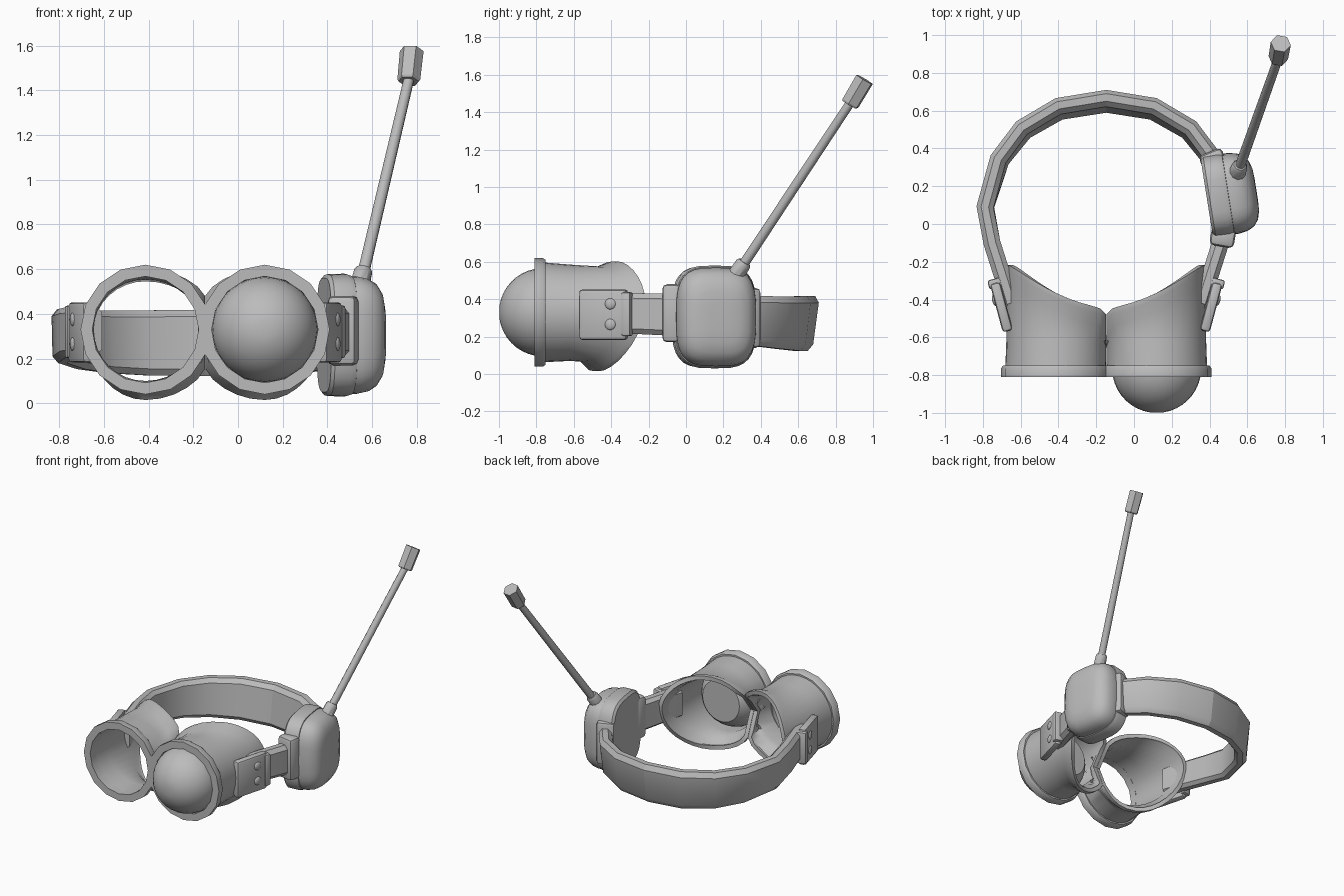
import bpy, bmesh, math
from mathutils import Vector, Matrix

if "Cube" in bpy.data.objects:
    bpy.data.objects.remove(bpy.data.objects["Cube"])

MID = -0.147          # symmetry plane of the goggles and strap
EYE = 0.267           # distance of each eye tube from that plane
ZC = 0.33             # height of the eye axis

grey = bpy.data.materials.new("plain_grey")
grey.diffuse_color = (0.5, 0.5, 0.5, 1)
grey.use_nodes = True
grey.node_tree.nodes["Principled BSDF"].inputs["Base Color"].default_value = grey.diffuse_color


def loft(name, rings, caps=True, closed=False, origin=(0, 0, 0), mirror=False, wall=0, angle=35):
    """Skin a list of equal-length point rings into one object."""
    bm = bmesh.new()
    vs = [[bm.verts.new(p) for p in r] for r in rings]
    n = len(rings[0])
    count = len(vs) if closed else len(vs) - 1
    for i in range(count):
        a, b = vs[i], vs[(i + 1) % len(vs)]
        for j in range(n):
            k = (j + 1) % n
            bm.faces.new((a[j], a[k], b[k], b[j]))
    if caps and not closed:
        bm.faces.new(vs[0])
        bm.faces.new(vs[-1])
    bmesh.ops.recalc_face_normals(bm, faces=bm.faces)
    return finish(name, bm, origin, mirror, wall, angle)


def finish(name, bm, origin=(0, 0, 0), mirror=False, wall=0, angle=35):
    me = bpy.data.meshes.new(name)
    bm.to_mesh(me)
    bm.free()
    me.materials.append(grey)
    ob = bpy.data.objects.new(name, me)
    bpy.context.collection.objects.link(ob)
    ob.location = origin
    bpy.ops.object.select_all(action='DESELECT')
    bpy.context.view_layer.objects.active = ob
    ob.select_set(True)
    if wall:
        m = ob.modifiers.new("wall", 'SOLIDIFY')
        m.thickness = wall
        m.offset = -1
        bpy.ops.object.modifier_apply(modifier="wall")
    if mirror:
        m = ob.modifiers.new("mirror", 'MIRROR')
        m.use_mirror_merge = False
        bpy.ops.object.modifier_apply(modifier="mirror")
    bpy.ops.object.shade_smooth_by_angle(angle=math.radians(angle))
    return ob


def circle(r, y, n, x=EYE):
    """Ring around an eye axis."""
    return [(x + r * math.sin(2 * math.pi * i / n), y, ZC + r * math.cos(2 * math.pi * i / n))
            for i in range(n)]


def rod(name, p0, p1, profile, n, angle=35):
    """Lathe (fraction, radius) pairs along the line p0 - p1."""
    p0, p1 = Vector(p0), Vector(p1)
    q = (p1 - p0).to_track_quat('Z', 'Y')
    rings = [[p0.lerp(p1, t) + q @ Vector((r * math.cos(2 * math.pi * i / n),
                                           r * math.sin(2 * math.pi * i / n), 0))
              for i in range(n)] for t, r in profile]
    return loft(name, rings, angle=angle)


def box(name, size, centre, turn, bevel, origin=(0, 0, 0), mirror=False):
    """Bevelled box turned about z."""
    bm = bmesh.new()
    mat = (Matrix.Translation(centre) @ Matrix.Rotation(turn, 4, 'Z')
           @ Matrix.Diagonal((*size, 1)))
    bmesh.ops.create_cube(bm, size=1, matrix=mat)
    bmesh.ops.bevel(bm, geom=bm.edges[:], offset=bevel, segments=2, profile=0.5,
                    affect='EDGES')
    return finish(name, bm, origin, mirror)


# Front rims
loft("eye_rim", [circle(r, y, 16) for r, y in
                 ((0.238, -0.81), (0.29, -0.81), (0.29, -0.765), (0.28, -0.75), (0.238, -0.75))],
     closed=True, origin=(MID, 0, 0), mirror=True)


# Eye tubes flaring into the face opening
def tube_ring(r_out, r_mid, r_up, r_down, y=None, shift=0, n=32):
    ring = []
    for i in range(n):
        a = 2 * math.pi * i / n
        s, c = math.sin(a), math.cos(a)
        x = EYE + s * (r_out if s > 0 else r_mid)
        z = c * (r_up if c > 0 else r_down)
        yy = y
        if y is None:       # rear edge follows the face, with a recessed nose divider
            yy = -0.475 + 0.255 * (x / 0.53) ** 2 + 0.05 * z / 0.3 + shift
            if x < 0.05:
                yy -= 0.12 * max(0, 1 - abs(z) / 0.2)
        ring.append((max(x, 0.001), yy, ZC + z))
    return ring


loft("eye_tube", [tube_ring(0.268, 0.268, 0.268, 0.268, -0.78),
                  tube_ring(0.262, 0.275, 0.255, 0.26, -0.62),
                  tube_ring(0.26, 0.30, 0.245, 0.265, None, -0.09),
                  tube_ring(0.262, 0.33, 0.272, 0.315, None, -0.03),
                  tube_ring(0.262, 0.33, 0.272, 0.315, None, 0)],
     caps=False, origin=(MID, 0, 0), mirror=True, wall=0.03, angle=45)

# Bulging lens in one eye, cut flat at its back
R = 0.236
lens = []
for i in range(1, 17):
    t = math.radians(140) * i / 16
    lens.append(circle(R * math.sin(t), -0.764 - R * math.cos(t), 32, MID + EYE))
loft("lens", lens)

# Head strap: half path of (x, y, half height, middle height), mirrored
path = [(-0.02, 0.65, 0.148, 0.27), (0.25, 0.61, 0.146, 0.27), (0.44, 0.5, 0.14, 0.275),
        (0.565, 0.34, 0.132, 0.285), (0.64, 0.09, 0.12, 0.3), (0.605, -0.1, 0.112, 0.318),
        (0.535, -0.32, 0.108, 0.325), (0.505, -0.42, 0.105, 0.325)]
section = [(-0.045, -0.8), (-0.045, 0.8), (-0.02, 1), (0.02, 1),
           (0.045, 0.75), (0.045, -0.75), (0.02, -1), (-0.02, -1)]
rings = []
for i, (x, y, h, z) in enumerate(path):
    a, b = path[max(i - 1, 0)], path[min(i + 1, len(path) - 1)]
    d = Vector((b[0] - a[0], b[1] - a[1])).normalized()
    if i == 0:
        x, d = 0, Vector((1, 0))
    nx, ny = -d.y, d.x
    lean = 0.02 * max(0, y) / 0.65
    rings.append([(x + nx * (o + lean * k), y + ny * (o + lean * k), z + h * k)
                  for o, k in section])
loft("head_strap", rings, origin=(MID, 0, 0), mirror=True)

# Strap buckles, rear clasps and rivets on both sides
turn = math.radians(-15)
box("buckle", (0.055, 0.265, 0.27), (0.555, -0.44, 0.317), turn, 0.018, (MID, 0, 0), True)
box("strap_clasp", (0.07, 0.05, 0.235), (0.59, -0.315, 0.32), turn, 0.012, (MID, 0, 0), True)
for z in (0.265, 0.375):
    bm = bmesh.new()
    bmesh.ops.create_uvsphere(bm, u_segments=12, v_segments=8, radius=1,
                              matrix=Matrix.Translation((0.592, -0.405, z))
                              @ Matrix.Rotation(turn, 4, 'Z')
                              @ Matrix.Diagonal((0.012, 0.03, 0.03, 1)))
    finish("rivet", bm, (MID, 0, 0), True)

# Ear unit: rounded base with a domed cover
EAR = Matrix.Translation((0.385, 0.14, 0.305)) @ Matrix.Rotation(math.radians(9), 4, 'Z')


def ear_ring(out, s, n=32):
    ring = []
    for i in range(n):
        a = 2 * math.pi * i / n
        c, d = math.cos(a), math.sin(a)
        e = 2 / 3.4
        ring.append(EAR @ Vector((out, s * 0.225 * math.copysign(abs(c) ** e, c),
                                  s * 0.275 * math.copysign(abs(d) ** e, d))))
    return ring


loft("ear_base", [ear_ring(*p) for p in ((0, 0.93), (0.015, 0.99), (0.09, 1.0),
                                         (0.115, 0.97), (0.12, 0.9))])
loft("ear_cover", [ear_ring(*p) for p in ((0.09, 0.94), (0.14, 0.96), (0.19, 0.92), (0.225, 0.84),
                                          (0.25, 0.7), (0.263, 0.5), (0.266, 0.25))])

# Strap sockets on both edges of the ear unit
box("ear_socket_front", (0.13, 0.1, 0.31), (0.47, -0.07, 0.325), math.radians(-10), 0.025)
box("ear_socket_rear", (0.13, 0.08, 0.32), (0.415, 0.345, 0.3), math.radians(22), 0.025)

# Antenna
rod("antenna_socket", (0.545, 0.265, 0.525), (0.562, 0.313, 0.6),
    ((0, 0.045), (0.85, 0.042), (1, 0.034)), 10)
rod("antenna_rod", (0.555, 0.29, 0.56), (0.767, 0.885, 1.46), ((0, 0.027), (1, 0.024)), 10, 40)
rod("antenna_tip", (0.763, 0.875, 1.44), (0.777, 0.955, 1.575),
    ((0, 0.046), (0.06, 0.052), (1, 0.054)), 6, 25)
